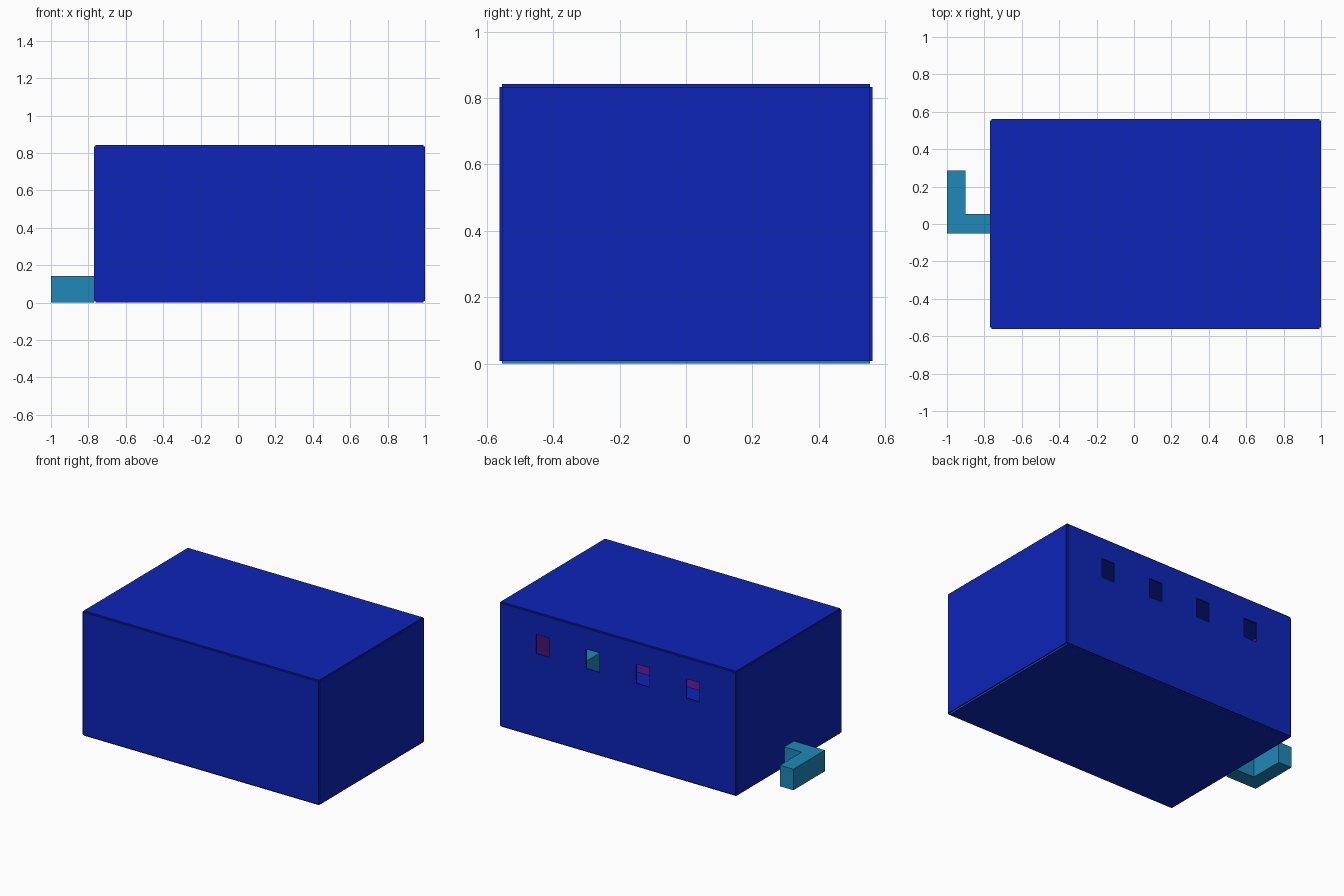
import bpy, bmesh
from mathutils import Vector

if "Cube" in bpy.data.objects:
    bpy.data.objects.remove(bpy.data.objects["Cube"])


def material(name, rgb):
    m = bpy.data.materials.new(name)
    m.diffuse_color = (*rgb, 1)
    m.use_nodes = True
    m.node_tree.nodes["Principled BSDF"].inputs["Base Color"].default_value = m.diffuse_color
    return m


BLUE = material("blue", (0.004, 0.018, 0.474))
TEAL = material("teal", (0.014, 0.246, 0.479))
PURPLE = material("purple", (0.14, 0.012, 0.37))


def new_object(name, bm, *mats):
    bmesh.ops.recalc_face_normals(bm, faces=bm.faces)
    me = bpy.data.meshes.new(name)
    bm.to_mesh(me)
    bm.free()
    for m in mats:
        me.materials.append(m)
    ob = bpy.data.objects.new(name, me)
    bpy.context.collection.objects.link(ob)
    return ob


def add_box(bm, lo, hi):
    verts = bmesh.ops.create_cube(bm, size=1)["verts"]
    for v in verts:
        v.co = Vector([hi[i] if v.co[i] > 0 else lo[i] for i in range(3)])


def panel(name, lo, hi, accent=None, accent_mat=None):
    """Thin slab; the face pointing along accent gets the second material."""
    bm = bmesh.new()
    add_box(bm, lo, hi)
    bm.normal_update()
    if accent:
        for f in bm.faces:
            if f.normal.dot(Vector(accent)) > 0.9:
                f.material_index = 1
    return new_object(name, bm, BLUE, accent_mat or BLUE)


# Room shell: six thin panels around the inner cavity
T = 0.008
X0, X1, Y, Z0, Z1 = -0.762, 0.992, 0.554, T, 0.834
panel("floor", (X0, -Y, 0), (X1, Y, Z0), (1, 0, 0), TEAL)
panel("ceiling", (X0, -Y, Z1), (X1, Y, Z1 + T))
panel("left_wall", (X0 - T, -Y, Z0), (X0, Y, Z1), (1, 0, 0), PURPLE)
panel("right_wall", (X1, -Y, Z0), (X1 + T, Y, Z1), (-1, 0, 0), PURPLE)
panel("front_wall", (X0, -Y - T, Z0), (X1, -Y, Z1), (0, 1, 0), PURPLE)
back = panel("back_wall", (X0, Y, Z0), (X1, Y + T, Z1), (0, -1, 0), PURPLE)

# Row of four high windows in the back wall
bm = bmesh.new()
for i in range(4):
    cx = 0.115 + (i - 1.5) * 0.373
    add_box(bm, (cx - 0.049, Y - 0.05, 0.565), (cx + 0.049, Y + 0.05, 0.695))
cutter = new_object("window_cutter", bm, BLUE)
cutter.hide_render = True
cutter.hide_set(True)
cut = back.modifiers.new("windows", "BOOLEAN")
cut.operation = "DIFFERENCE"
cut.solver = "EXACT"
cut.object = cutter

# L-shaped passage outside the left wall, extruded from its plan
plan = [(-0.77, -0.05), (-0.77, 0.053), (-0.9, 0.053),
        (-0.9, 0.285), (-1, 0.285), (-1, -0.05)]
bm = bmesh.new()
face = bm.faces.new([bm.verts.new((x, y, 0)) for x, y in plan])
ext = bmesh.ops.extrude_face_region(bm, geom=[face], use_keep_orig=True)
for v in ext["geom"]:
    if isinstance(v, bmesh.types.BMVert):
        v.co.z = 0.142
new_object("side_passage", bm, TEAL)

# Block standing inside by the right wall
bm = bmesh.new()
add_box(bm, (0.75, -0.3, Z0), (0.97, 0.1, 0.29))
new_object("inner_block", bm, TEAL)
